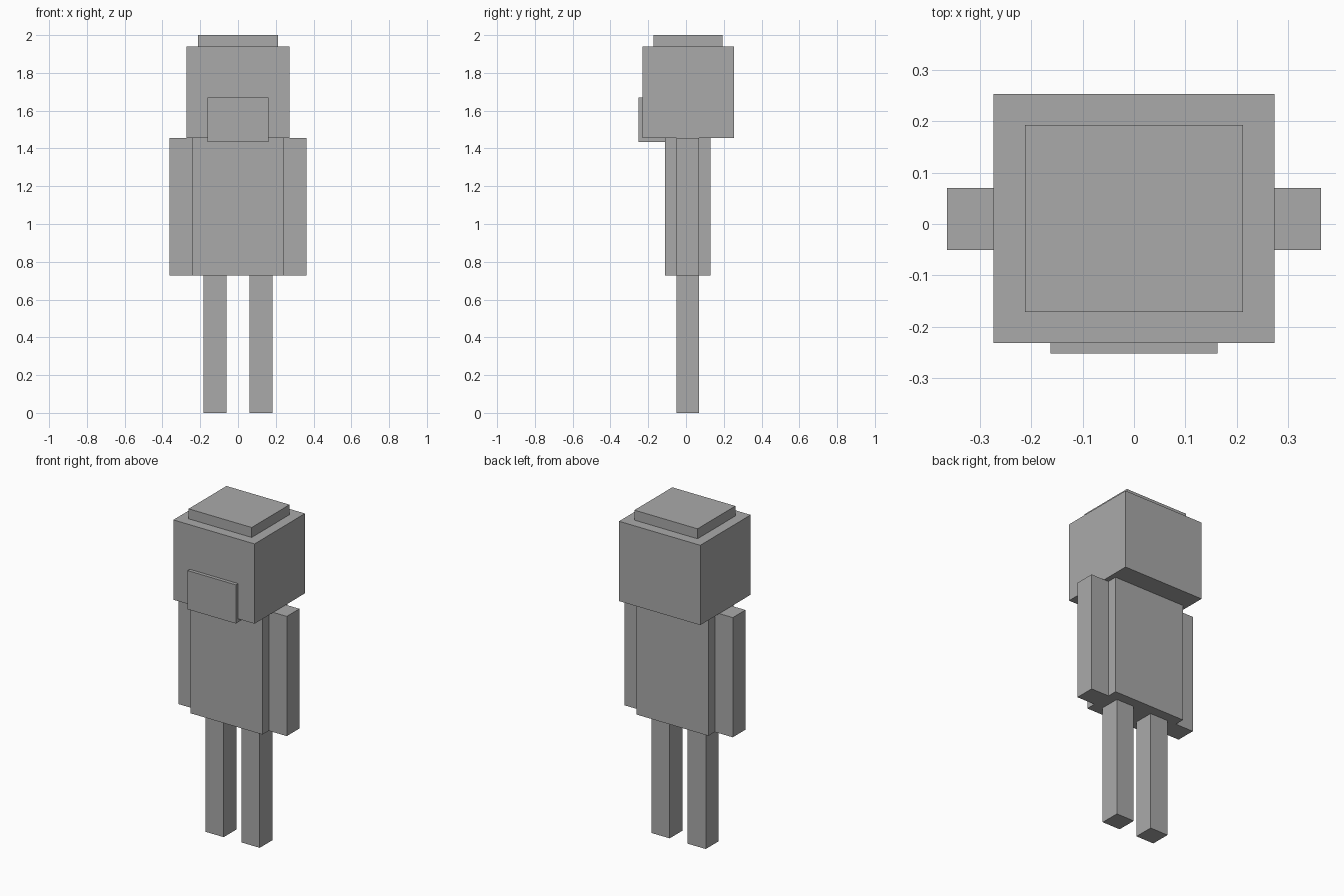
import bpy

cube = bpy.data.objects.get("Cube")
if cube:
    bpy.data.objects.remove(cube, do_unlink=True)

grey = bpy.data.materials.new("plain grey")
grey.use_nodes = True
colour = (0.4, 0.4, 0.4, 1.0)
grey.diffuse_color = colour
grey.node_tree.nodes["Principled BSDF"].inputs["Base Color"].default_value = colour


def box(name, x, y, z):
    """Add a box spanning the given (min, max) ranges."""
    spans = (x, y, z)
    bpy.ops.mesh.primitive_cube_add(size=1, location=[(a + b) / 2 for a, b in spans])
    obj = bpy.context.object
    obj.name = name
    obj.scale = [b - a for a, b in spans]
    bpy.ops.object.transform_apply(location=False, rotation=False, scale=True)
    obj.data.materials.append(grey)
    return obj


U = 2 / 33            # block unit
HIP, NECK, CROWN = 12 * U, 24 * U, 32 * U
LIMB_Y = (-0.051, 0.070)

# Torso and head
box("torso", (-4 * U, 4 * U), (-0.111, 0.131), (HIP, NECK))
box("head", (-0.273, 0.273), (-0.231, 0.253), (NECK, CROWN))

# Raised crown plate and snout
box("crown", (-0.212, 0.212), (-0.171, 0.192), (CROWN, 2.0))
box("snout", (-0.162, 0.162), (-0.252, -0.111), (1.434, 1.669))

# Paired limbs
for side, s in (("left", 1), ("right", -1)):
    box(f"{side}_arm", sorted((s * 4 * U, s * 6 * U)), LIMB_Y, (HIP, NECK))
    box(f"{side}_leg", sorted((s * U, s * 3 * U)), LIMB_Y, (0, HIP))
